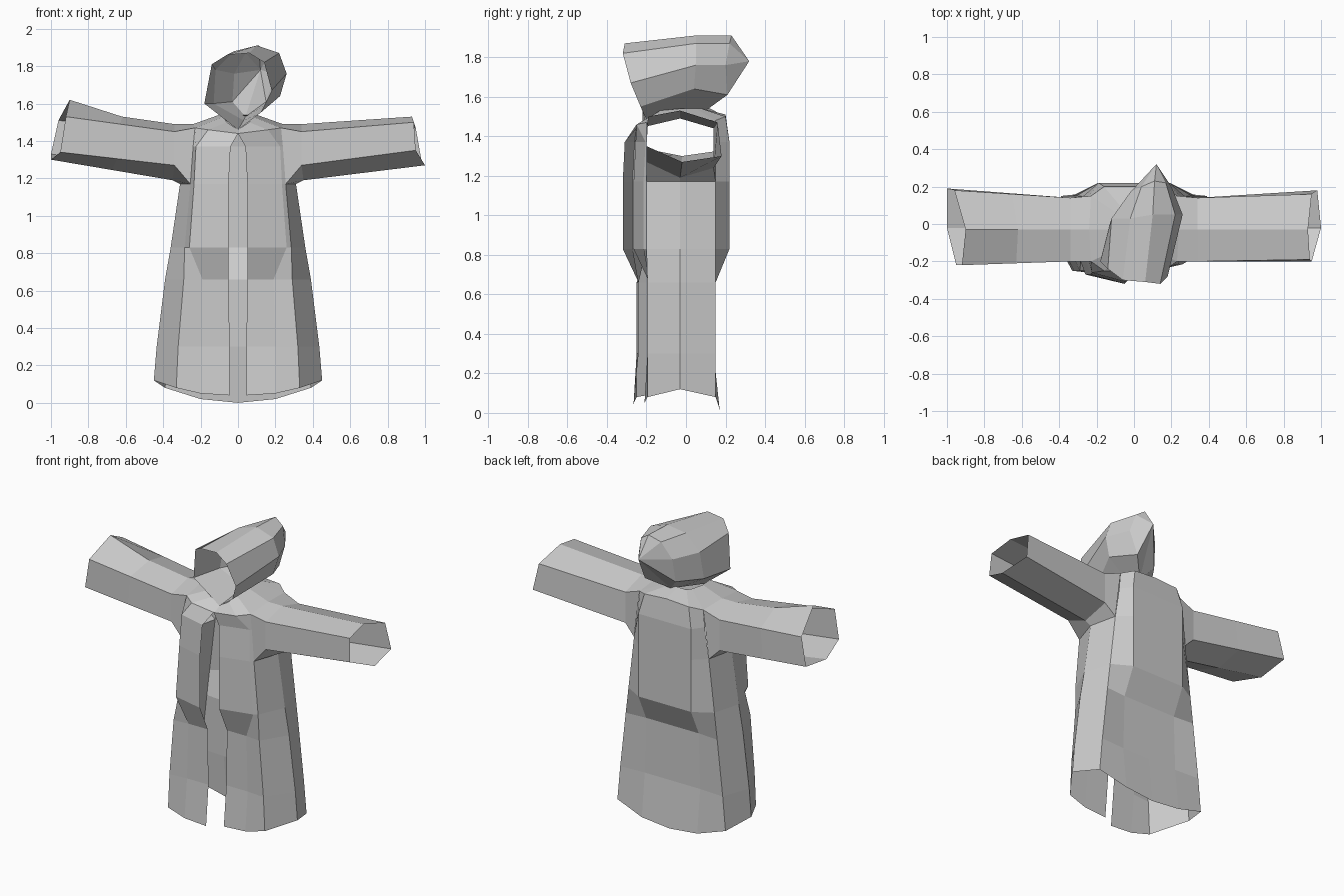
import bpy
import bmesh

default_cube = bpy.data.objects.get("Cube")
if default_cube:
    bpy.data.objects.remove(default_cube, do_unlink=True)

cloth = bpy.data.materials.new("grey_cloth")
cloth.use_nodes = True
cloth_colour = (0.6, 0.6, 0.6, 1)
cloth.diffuse_color = cloth_colour
cloth.node_tree.nodes["Principled BSDF"].inputs["Base Color"].default_value = cloth_colour


def loft(name, rings, closed=True, skip=None, apex=None):
    """Bridge successive rings of points into an open flat-shaded shell."""
    bm = bmesh.new()
    rows = [[bm.verts.new(point) for point in ring] for ring in rings]
    count = len(rows[0])
    spans = count if closed else count - 1
    for level in range(len(rows) - 1):
        lower, upper = rows[level], rows[level + 1]
        for column in range(spans):
            if skip and skip(level, column):
                continue
            following = (column + 1) % count
            bm.faces.new((lower[column], lower[following], upper[following], upper[column]))
    if apex:
        tip = bm.verts.new(apex)
        last = rows[-1]
        for column in range(count):
            bm.faces.new((last[column], last[(column + 1) % count], tip))
    bmesh.ops.recalc_face_normals(bm, faces=bm.faces)
    mesh = bpy.data.meshes.new(name)
    bm.to_mesh(mesh)
    bm.free()
    mesh.materials.append(cloth)
    obj = bpy.data.objects.new(name, mesh)
    bpy.context.scene.collection.objects.link(obj)
    return obj


def flipped(ring):
    return [(-x, y, z) for x, y, z in ring]


# Robe half: height, slit x, front y, front pleat x, front corner x, side x,
# back corner x, back pleat x, back y
levels = [
    (0.0, .045, -.265, .20, .33, .45, .39, .20, .17),
    (0.3, .045, -.24, .20, .32, .435, .37, .20, .14),
    (.66, .05, -.24, .19, .29, .39, .33, .19, .14),
    (.83, .05, -.32, .26, .285, .36, .31, .19, .22),
    (1.17, .05, -.32, .235, .255, .31, .27, .19, .22),
    (1.37, .04, -.31, .225, .24, .25, .24, .19, .22),
    (1.48, .00, -.25, .16, .23, .24, .23, .16, .20),
    (1.54, .00, -.18, .06, .08, .10, .08, .06, .08),
]
hem_heights = (.04, .05, .08, .12, .08, .02, 0)
shoulder_heights = (1.44, 1.46, 1.47, 1.49, 1.48, 1.50, 1.51)
collar_heights = (1.46, 1.50, 1.53, 1.54, 1.54, 1.54, 1.54)
shaped_heights = {0: hem_heights, 6: shoulder_heights, 7: collar_heights}


def robe_ring(index, overlap):
    """One half section; overlap sets how far this front panel sits back."""
    z, slit, front, pleat, corner, side, back_corner, back_pleat, back = levels[index]
    near, far, turn = -.20, .15, 0
    if index < 3:
        near = -.25 + overlap
    elif index < 6:
        turn = .05
    elif index == 7:
        near, far = -.13, .05
    if index < 6:
        front += overlap
    outline = [(slit, front), (pleat, front + turn), (corner, near), (side, -.03),
               (back_corner, far), (back_pleat, back), (0, back)]
    heights = shaped_heights.get(index, [z] * len(outline))
    return [(x, y, h) for (x, y), h in zip(outline, heights)]


def is_armhole(level, column):
    return level in (4, 5) and column in (2, 3)


left_rings = [robe_ring(i, .055) for i in range(len(levels))]
right_rings = [flipped(robe_ring(i, 0)) for i in range(len(levels))]
loft("robe_left_half", left_rings, closed=False, skip=is_armhole)
loft("robe_right_half", right_rings, closed=False, skip=is_armhole)

# Sleeves: six-sided tubes sewn to the armhole, ordered top, front pair, bottom, back pair
shoulder, armpit = left_rings[6], left_rings[4]
armhole = [shoulder[3], shoulder[2], armpit[2], armpit[3], armpit[4], shoulder[4]]
elbow = [(.34, -.03, 1.49), (.34, -.20, 1.45), (.34, -.20, 1.27),
         (.35, -.03, 1.19), (.34, .14, 1.24), (.34, .14, 1.44)]
left_cuff = [(.93, -.03, 1.53), (.94, -.19, 1.50), (.95, -.20, 1.35),
             (1.0, -.02, 1.27), (.98, .18, 1.30), (.95, .16, 1.47)]
right_cuff = [(-.90, -.03, 1.62), (-.92, -.22, 1.53), (-.95, -.22, 1.34),
              (-1.0, -.02, 1.30), (-1.0, .19, 1.33), (-.96, .18, 1.51)]


def between(start, end, amount):
    return [tuple(a + (b - a) * amount for a, b in zip(p, q))
            for p, q in zip(start, end)]


loft("left_sleeve", [armhole, elbow, left_cuff])
right_middle = between(flipped(elbow), right_cuff, 0.5)
right_middle[0] = (-.62, -.03, 1.53)
loft("right_sleeve", [flipped(armhole), flipped(elbow), right_middle, right_cuff])

# Hood: tilted eight-sided shell, each ring clockwise from the chin
hood_front = [(0, -.19, 1.46), (-.18, -.20, 1.60), (-.14, -.24, 1.81),
              (-.06, -.30, 1.86), (.06, -.31, 1.87), (.14, -.32, 1.82),
              (.18, -.28, 1.67), (.12, -.23, 1.55)]
hood_middle = [(.03, .02, 1.51), (-.13, 0, 1.60), (-.12, .03, 1.78),
               (-.02, .03, 1.88), (.10, .05, 1.91), (.22, .05, 1.87),
               (.26, .05, 1.76), (.225, .04, 1.64)]
hood_back = [(.04, .10, 1.53), (-.03, .15, 1.61), (-.02, .17, 1.76),
             (.04, .20, 1.87), (.11, .23, 1.91), (.17, .22, 1.87),
             (.20, .20, 1.76), (.15, .21, 1.61)]
loft("hood", [hood_front, hood_middle, hood_back], apex=(.12, .32, 1.78))
